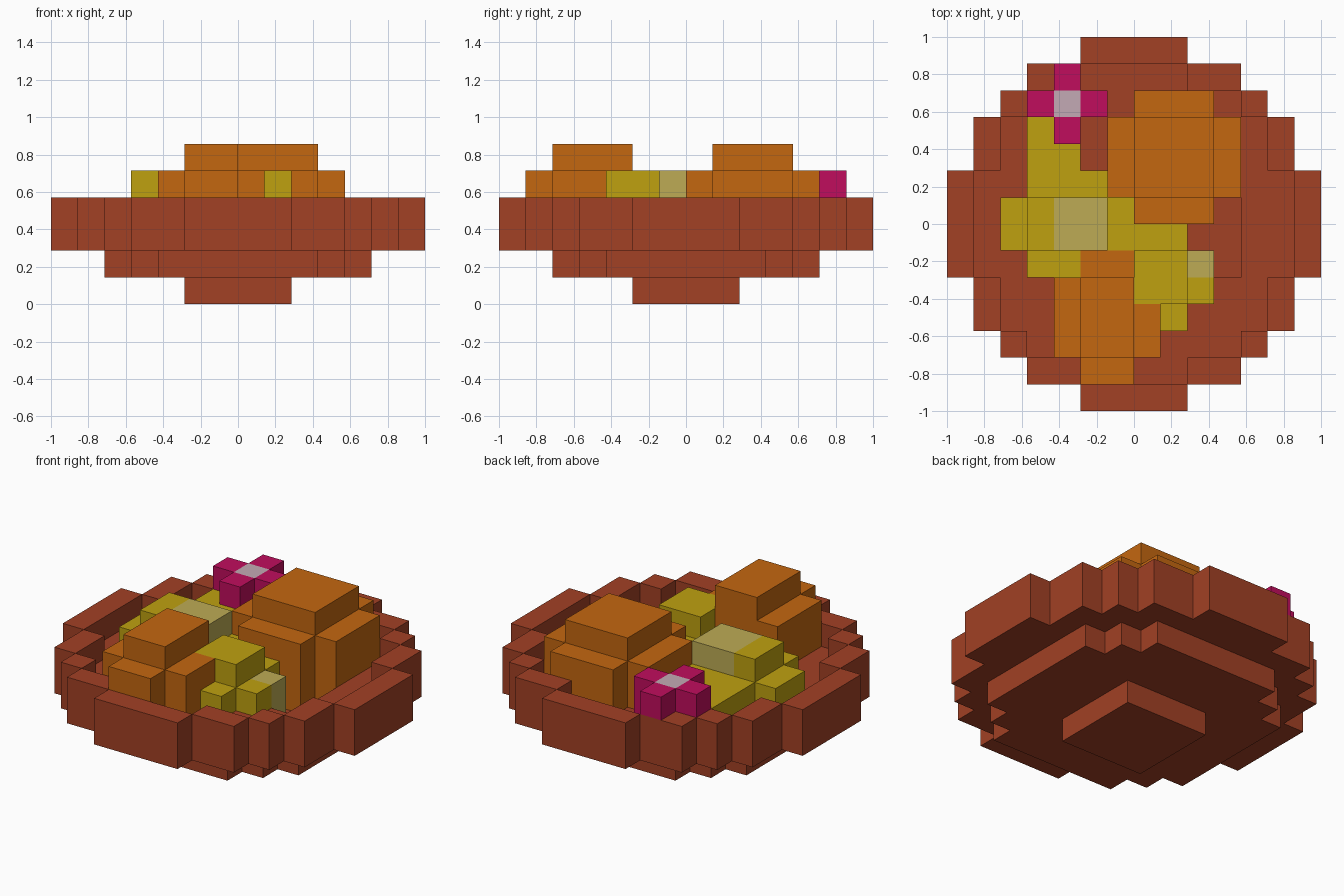
import bpy
import bmesh
import math
from mathutils import Vector

if "Cube" in bpy.data.objects:
    bpy.data.objects.remove(bpy.data.objects["Cube"], do_unlink=True)

UNIT = 1 / 7  # size of one block


def material(name, r, g, b):
    mat = bpy.data.materials.new(name)
    mat.use_nodes = True
    mat.diffuse_color = (r, g, b, 1)
    mat.node_tree.nodes["Principled BSDF"].inputs["Base Color"].default_value = (r, g, b, 1)
    return mat


terracotta = material("terracotta", 0.36, 0.052, 0.018)
orange = material("orange", 0.55, 0.135, 0.005)
yellow = material("yellow", 0.52, 0.355, 0.005)
pale_yellow = material("pale yellow", 0.51, 0.41, 0.09)
pink = material("pink", 0.53, 0.004, 0.11)
pale_pink = material("pale pink", 0.55, 0.4, 0.46)


def box(x0, x1, y0, y1, z0, z1):
    return {(x, y, z) for x in range(x0, x1) for y in range(y0, y1) for z in range(z0, z1)}


def disc(steps, z0, z1):
    """Stepped round slab: the union of centred rectangles."""
    return set().union(*(box(-a, a, -b, b, z0, z1) for a, b in steps))


def build(name, mat, *pieces):
    """Skin a set of blocks, then merge the flat areas."""
    cells = set().union(*pieces)
    bm = bmesh.new()
    for cell in cells:
        for axis in range(3):
            for side in (-1, 1):
                near = list(cell)
                near[axis] += side
                if tuple(near) in cells:
                    continue
                n, u, v = Vector(), Vector(), Vector()
                n[axis] = side / 2
                u[(axis + 1) % 3] = side / 2
                v[(axis + 2) % 3] = 0.5
                mid = Vector(cell) + Vector((0.5, 0.5, 0.5)) + n
                bm.faces.new([bm.verts.new((mid + p) * UNIT)
                              for p in (-u - v, u - v, u + v, v - u)])
    bmesh.ops.remove_doubles(bm, verts=bm.verts, dist=0.001)
    bmesh.ops.dissolve_limit(bm, angle_limit=math.radians(1), verts=bm.verts, edges=bm.edges)
    mesh = bpy.data.meshes.new(name)
    bm.to_mesh(mesh)
    bm.free()
    mesh.materials.append(mat)
    obj = bpy.data.objects.new(name, mesh)
    bpy.context.collection.objects.link(obj)


# Bowl: foot, floor, stepped wall and thin rim
wide = [(7, 2), (6, 4), (5, 5), (4, 6), (2, 7)]
rim_hole = [(6, 2), (5, 4), (4, 5), (2, 6)]
floor = [(5, 3), (4, 4), (3, 5)]
floor_hole = [(4, 2), (3, 3), (2, 4)]
build("bowl", terracotta,
      box(-2, 2, -2, 2, 0, 1),
      disc(floor, 1, 2),
      disc(wide, 2, 3) - disc(floor_hole, 2, 3),
      disc(wide, 3, 4) - disc(rim_hole, 3, 4))

# Large chunk at the back
build("large_chunk", orange,
      box(0, 3, 0, 5, 2, 5), box(-1, 4, 1, 4, 2, 5), box(0, 3, 1, 4, 5, 6))

# Smaller chunk at the front
build("small_chunk", orange,
      box(-3, 0, -5, -2, 2, 5), box(0, 1, -5, -3, 2, 5), box(-2, 0, -6, -5, 2, 5),
      box(-2, 0, -2, -1, 2, 4), box(-2, 0, -5, -2, 5, 6))

# Yellow pieces with pale highlights
build("left_yellow_piece", yellow,
      box(-4, -3, -1, 1, 2, 5), box(-5, -4, -1, 1, 2, 4), box(-1, 0, -1, 1, 2, 4),
      box(-4, -1, 1, 2, 2, 4), box(-4, -2, 2, 4, 2, 4), box(-4, -2, -2, -1, 2, 4))
build("left_highlight", pale_yellow, box(-3, -1, -1, 1, 2, 5))
build("right_yellow_piece", yellow,
      box(0, 2, -3, -1, 2, 5), box(0, 2, -1, 0, 2, 4),
      box(2, 3, -3, -2, 2, 4), box(1, 2, -4, -3, 2, 4))
build("right_highlight", pale_yellow, box(2, 3, -2, -1, 2, 4))

# Flower resting by the rim
build("flower_petals", pink,
      box(-4, -3, 4, 5, 3, 5), box(-2, -1, 4, 5, 3, 5),
      box(-3, -2, 3, 4, 3, 5), box(-3, -2, 5, 6, 4, 5))
build("flower_centre", pale_pink, box(-3, -2, 4, 5, 3, 5))
